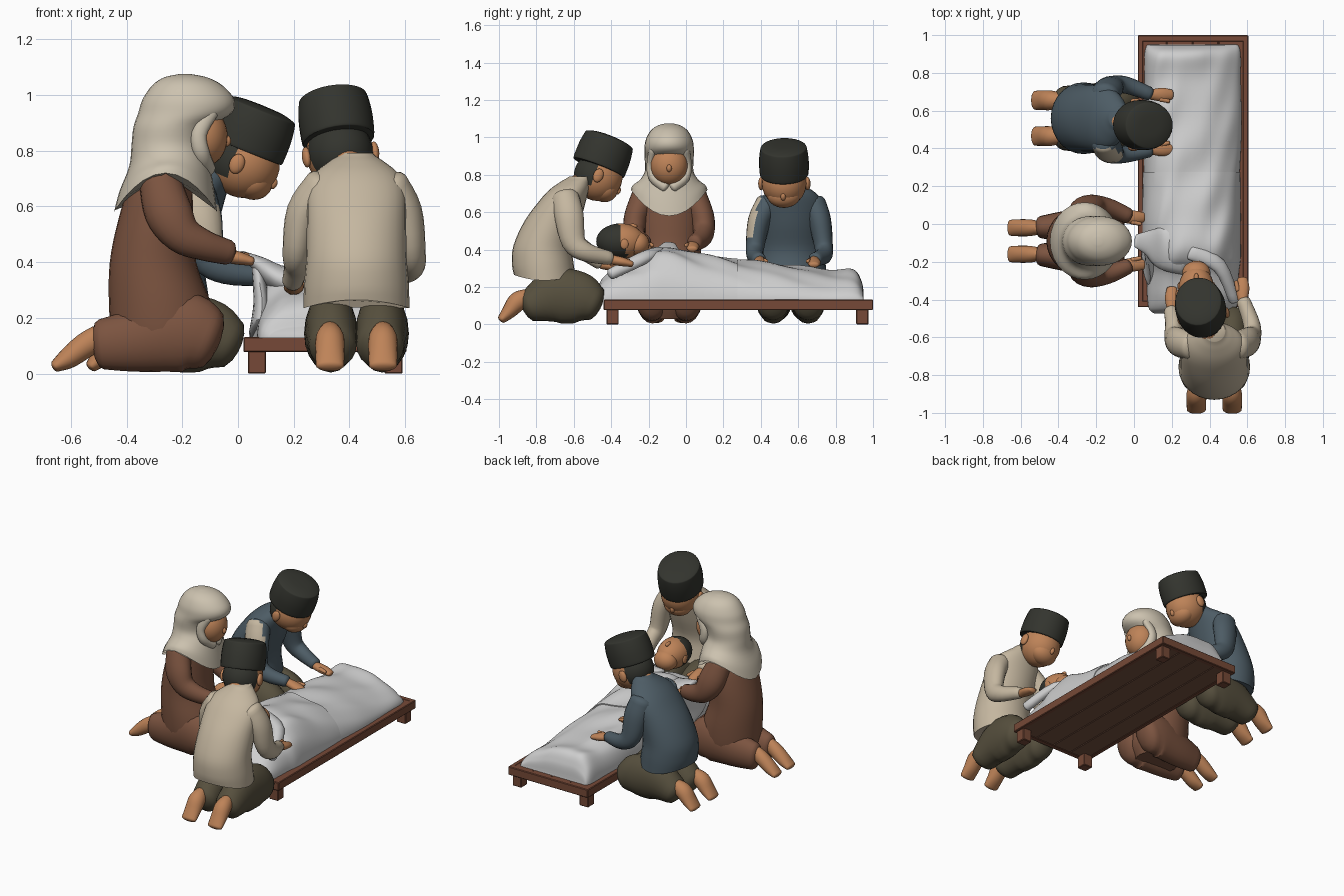
import bpy, bmesh, math
from mathutils import Matrix, Vector

def material(name, r, g, b):
    m = bpy.data.materials.new(name)
    m.diffuse_color = [((c / 255 + 0.055) / 1.055) ** 2.4 for c in (r, g, b)] + [1]
    return m

BEIGE = material("beige_shirt", 197, 183, 160)
CREAM = material("cream_scarf", 204, 194, 175)
BROWN = material("brown_robe", 124, 84, 64)
WOOD = material("wood", 118, 73, 55)
UNDER = material("raw_wood_underside", 118, 82, 64)
BLUE = material("blue_shirt", 77, 92, 101)
BLACK = material("black_felt", 51, 52, 46)
OLIVE = material("olive_trousers", 87, 80, 62)
SKIN = material("skin", 190, 131, 88)
WHITE = material("white_shroud", 206, 206, 206)
I = Matrix.Identity(4)

def finish(name, bm, mats, M, rule=None, angle=50):
    bmesh.ops.recalc_face_normals(bm, faces=bm.faces)
    if rule:
        for f in bm.faces:
            f.material_index = int(rule(f.calc_center_median(), f.normal))
    me = bpy.data.meshes.new(name)
    bm.to_mesh(me)
    bm.free()
    for m in mats:
        me.materials.append(m)
    ob = bpy.data.objects.new(name, me)
    bpy.context.collection.objects.link(ob)
    ob.matrix_world = M
    bpy.ops.object.select_all(action='DESELECT')
    ob.select_set(True)
    bpy.context.view_layer.objects.active = ob
    bpy.ops.object.shade_smooth_by_angle(angle=math.radians(angle))
    return ob

def skin(name, rings, mats, M=I, rule=None):
    """Closed surface through equal-length rings of points."""
    bm = bmesh.new()
    R = [[bm.verts.new(p) for p in ring] for ring in rings]
    n = len(R[0])
    for a, b in zip(R, R[1:]):
        for i in range(n):
            j = (i + 1) % n
            bm.faces.new((a[i], a[j], b[j], b[i]))
    bm.faces.new(R[0])
    bm.faces.new(R[-1])
    return finish(name, bm, mats, M, rule)

def spline(pts, n=4):
    """Catmull-Rom through tuples of numbers."""
    P = [pts[0]] + list(pts) + [pts[-1]]
    out = []
    for k in range(1, len(P) - 2):
        for s in range(n):
            t = s / n
            out.append([0.5 * (2 * b + (c - a) * t + (2 * a - 5 * b + 4 * c - d) * t * t
                               + (3 * b - a - 3 * c + d) * t ** 3)
                        for a, b, c, d in zip(P[k - 1], P[k], P[k + 1], P[k + 2])])
    return out + [list(pts[-1])]

def circle(n=20):
    return [(math.cos(2 * math.pi * i / n), math.sin(2 * math.pi * i / n)) for i in range(n)]

def body(name, pts, mats, M=I, rule=None):
    """Stacked level rings: z, x, half depth, half width, droop at front and back."""
    rings = [[(x + a * c, b * s, z - w * c * c) for c, s in circle(28)]
             for z, x, a, b, w in spline(pts)]
    return skin(name, rings, mats, M, rule)

def limb(name, pts, mats, M=I, rule=None):
    """Round-ended tube: x, y, z, half width, half height."""
    S = spline(pts)
    V = [Vector(p[:3]) for p in S]
    T = [(V[min(i + 1, len(V) - 1)] - V[max(i - 1, 0)]).normalized() for i in range(len(V))]
    sec = [(V[i], T[i], S[i][3], S[i][4]) for i in range(len(V))]
    def dome(s, sign):
        r = min(s[2], s[3]) * 0.55
        return [(s[0] + s[1] * sign * r * math.sin(t), s[1], s[2] * math.cos(t), s[3] * math.cos(t))
                for t in (0.5, 1.0, 1.4)]
    sec = dome(sec[0], -1)[::-1] + sec + dome(sec[-1], 1)
    rings = []
    for c, t, a, b in sec:
        u = (Vector((0, 1, 0)) - t * t.y).normalized()
        v = t.cross(u)
        rings.append([c + u * a * x + v * b * y for x, y in circle()])
    return skin(name, rings, mats, M, rule)

def ball(name, c, r, mats, M=I, rule=None):
    bm = bmesh.new()
    bmesh.ops.create_uvsphere(bm, u_segments=24, v_segments=16, radius=1)
    bmesh.ops.transform(bm, matrix=Matrix.Translation(c) @ Matrix.Diagonal((*r, 1)), verts=bm.verts)
    return finish(name, bm, mats, M, rule)

def box(name, lo, hi, mats):
    bm = bmesh.new()
    bmesh.ops.create_cube(bm, size=1)
    for v in bm.verts:
        v.co = [(l + h) / 2 + q * (h - l) for l, h, q in zip(lo, hi, v.co)]
    bmesh.ops.bevel(bm, geom=bm.edges[:], offset=0.004, segments=1, affect='EDGES')
    return finish(name, bm, mats, I, lambda c, n: len(mats) > 1 and n.z < -0.5, 20)

# Low wooden bed
for i in range(4):
    x = 0.035 + i * 0.1375
    box("bed_plank", (x, -0.43, 0.08), (x + 0.1373, 0.99, 0.13), [WOOD, UNDER])
for x in (0.02, 0.575):
    box("bed_side_rail", (x, -0.44, 0.077), (x + 0.03, 1.0, 0.132), [WOOD])
for y in (-0.44, 0.965):
    box("bed_end_rail", (0.02, y, 0.077), (0.605, y + 0.035, 0.132), [WOOD])
for x in (0.035, 0.525):
    for y in (-0.425, 0.91):
        box("bed_leg", (x, y, 0), (x + 0.065, y + 0.065, 0.09), [WOOD])

# Shrouded body: y, centre x, half width, height above the bed, lean of the crest
def shroud_ring(y, cx, w, h, k):
    ring = []
    for i in range(41):
        t = math.pi * i / 40
        c, s = math.cos(t), math.sin(t)
        fold = 1 + 0.03 * math.sin(9 * t + 14 * y) * s + 0.02 * math.sin(23 * y + 3 * t)
        lean = (1 - k * c) / (1 + 0.2 * k)
        ring.append((cx + w * math.copysign(abs(c) ** 0.75, c), y,
                     0.128 + h * s ** 0.95 * fold * lean))
    return ring

skin("shroud_lower", [shroud_ring(*p) for p in spline([
    (0.95, 0.31, 0.23, 0.02, 0.4), (0.94, 0.31, 0.245, 0.1, 0.4), (0.89, 0.31, 0.255, 0.17, 0.4),
    (0.75, 0.31, 0.255, 0.165, 0.4), (0.5, 0.31, 0.26, 0.2, 0.3),
    (0.2, 0.305, 0.25, 0.225, 0.18)], 8)], [WHITE])
skin("shroud_upper", [shroud_ring(*p) for p in spline([
    (0.275, 0.305, 0.257, 0.226, 0.2), (0.1, 0.305, 0.26, 0.25, 0.1), (-0.08, 0.305, 0.26, 0.275, 0),
    (-0.18, 0.31, 0.255, 0.26, 0), (-0.26, 0.31, 0.245, 0.2, 0), (-0.38, 0.31, 0.24, 0.16, 0),
    (-0.45, 0.31, 0.23, 0.11, 0), (-0.475, 0.31, 0.2, 0.04, 0)], 8)], [WHITE])
limb("lifted_cloth", [(0.01, -0.09, 0.43, 0.035, 0.012), (0.08, -0.1, 0.39, 0.07, 0.03),
                      (0.15, -0.12, 0.34, 0.12, 0.05), (0.25, -0.12, 0.31, 0.15, 0.07)], [WHITE])
limb("cloth_drape", [(0.07, -0.1, 0.375, 0.05, 0.02), (0.085, -0.14, 0.25, 0.12, 0.03),
                     (0.075, -0.17, 0.15, 0.16, 0.035)], [WHITE])
limb("cloth_fold", [(0.53, -0.4, 0.27, 0.03, 0.03), (0.45, -0.22, 0.36, 0.04, 0.03),
                    (0.3, -0.15, 0.395, 0.04, 0.02)], [WHITE])

# Resting head, hair at the crown end
ball("resting_head", (0.33, -0.35, 0.445), (0.095, 0.13, 0.095), [SKIN, BLACK],
     rule=lambda c, n: c.y < -0.335 - 0.25 * (c.z - 0.44))
ball("resting_nose", (0.33, -0.285, 0.525), (0.013, 0.025, 0.014), [SKIN])
ball("resting_chin", (0.33, -0.26, 0.43), (0.075, 0.065, 0.065), [SKIN])
for s in (-1, 1):
    ball("resting_ear", (0.33 + s * 0.09, -0.33, 0.43), (0.01, 0.022, 0.027), [SKIN])

def hand(M, f, l, z):
    limb("hand", [(f - 0.06, l, z + 0.012, 0.027, 0.026), (f, l, z, 0.036, 0.024),
                  (f + 0.05, l, z - 0.012, 0.026, 0.016)], [SKIN], M)
    limb("thumb", [(f - 0.01, l - 0.025 * math.copysign(1, l), z + 0.012, 0.013, 0.013),
                   (f + 0.035, l - 0.035 * math.copysign(1, l), z + 0.008, 0.01, 0.01)], [SKIN], M)

def foot(M, l, pts):
    limb("foot", [(f, l, z, a, b) for f, z, a, b in pts], [SKIN], M)

# Kneeling boy facing local +x
def boy(M, shirt, hands, elbows, head_side, yaw, roll, back, patch=False):
    body("shirt", [(0.235, -0.055, 0.165, 0.19, -0.03), (0.32, -0.065, 0.165, 0.188, 0),
                   (0.42, -0.065, 0.158, 0.18, 0), (0.55, -0.015, 0.15, 0.178, 0),
                   (0.66, 0.04, 0.125, 0.175, 0), (0.72, 0.075, 0.105, 0.148, 0),
                   (0.76, 0.105, 0.08, 0.1, 0), (0.78, 0.125, 0.066, 0.07, 0),
                   (0.792, 0.135, 0.058, 0.058, 0)], [shirt], M)
    limb("neck", [(0.1, head_side * 0.3, 0.73, 0.057, 0.057),
                  (0.2, head_side, 0.79, 0.058, 0.058)], [SKIN], M)
    B = M @ Matrix.Translation((back, 0, 0))
    for s in (-1, 1):
        f, l, z = hands[s]
        e = s * elbows[s]
        rule = (lambda c, n: 0.5 < c.z < 0.72 and n.y < -0.5) if patch and s < 0 else None
        limb("sleeve", [(0.055, s * 0.12, 0.675, 0.068, 0.075), (0.075, e * 0.88, 0.58, 0.062, 0.078),
                        (0.1, e, 0.44, 0.05, 0.064), (0.17, e, 0.385, 0.045, 0.05),
                        (f - 0.07, l + s * 0.005, z + 0.02, 0.037, 0.037)], [shirt, BEIGE], M, rule)
        hand(M, f, l, z)
        limb("trouser_leg", [(-0.13, s * 0.085, 0.1, 0.085, 0.09), (0, s * 0.09, 0.15, 0.093, 0.145),
                             (0.13, s * 0.095, 0.142, 0.093, 0.138),
                             (0.205, s * 0.095, 0.115, 0.085, 0.1)], [OLIVE], B)
        foot(B, s * 0.095, [(-0.15, 0.145, 0.04, 0.045), (-0.2, 0.122, 0.052, 0.052),
                            (-0.245, 0.07, 0.052, 0.04), (-0.285, 0.028, 0.05, 0.024)])
    # Head, tilted to look down
    H = (M @ Matrix.Translation((0.23, head_side, 0.79)) @ Matrix.Rotation(yaw, 4, 'Z')
         @ Matrix.Rotation(roll, 4, 'X') @ Matrix.Rotation(math.radians(22), 4, 'Y'))
    ball("head", (0, 0, 0), (0.132, 0.12, 0.13), [SKIN, BLACK], H,
         lambda c, n: c.z > 0.07 or (c.x < -0.04 and c.z > -0.07))
    ball("jaw", (0.055, 0, -0.05), (0.073, 0.09, 0.069), [SKIN], H)
    ball("nose", (0.126, 0, -0.03), (0.016, 0.014, 0.022), [SKIN], H)
    for s in (-1, 1):
        ball("ear", (-0.015, s * 0.124, -0.01), (0.027, 0.016, 0.038), [SKIN], H)
    body("cap", [(0.045, -0.015, 0.14, 0.125, 0), (0.055, -0.015, 0.147, 0.131, 0),
                 (0.13, -0.015, 0.147, 0.133, 0), (0.195, -0.015, 0.138, 0.125, 0),
                 (0.21, -0.015, 0.127, 0.115, 0), (0.222, -0.015, 0.08, 0.07, 0),
                 (0.225, -0.015, 0.02, 0.02, 0)], [BLACK], H)

boy(Matrix.Translation((0.425, -0.7, 0)) @ Matrix.Rotation(math.pi / 2, 4, 'Z'), BEIGE,
    {-1: (0.36, -0.15, 0.335), 1: (0.31, 0.225, 0.31)}, {-1: 0.198, 1: 0.215},
    0.06, 0.15, -0.08, 0)
boy(Matrix.Translation((-0.21, 0.56, 0)) @ Matrix.Diagonal((1, 1, 0.957, 1)), BLUE,
    {-1: (0.36, -0.165, 0.345), 1: (0.36, 0.125, 0.345)}, {-1: 0.19, 1: 0.175},
    -0.035, -0.05, 0, -0.03, True)

# Kneeling woman in robe and headscarf
W = Matrix.Translation((0, -0.09, 0))
body("robe", [(0.03, -0.26, 0.14, 0.12, 0), (0.12, -0.265, 0.185, 0.165, 0),
              (0.25, -0.28, 0.183, 0.175, 0), (0.4, -0.305, 0.155, 0.17, 0),
              (0.55, -0.295, 0.135, 0.17, 0), (0.68, -0.275, 0.11, 0.15, 0),
              (0.78, -0.24, 0.06, 0.08, 0)], [BROWN], W)
for s in (-1, 1):
    limb("robe_leg", [(-0.49, s * 0.073, 0.105, 0.06, 0.09), (-0.36, s * 0.08, 0.12, 0.08, 0.115),
                      (-0.2, s * 0.09, 0.15, 0.09, 0.145), (-0.11, s * 0.09, 0.125, 0.085, 0.115)],
         [BROWN], W)
    limb("robe_sleeve", [(-0.28, s * 0.13, 0.69, 0.07, 0.075), (-0.25, s * 0.175, 0.58, 0.065, 0.085),
                         (-0.2, s * 0.185, 0.5, 0.058, 0.07), (-0.12, s * 0.17, 0.46, 0.05, 0.055),
                         (-0.035, s * 0.135, 0.435, 0.042, 0.045)], [BROWN], W)
    hand(W, 0.0, s * 0.125, 0.415)
    foot(W, s * 0.07, [(-0.5, 0.13, 0.035, 0.045), (-0.55, 0.1, 0.044, 0.045),
                       (-0.61, 0.055, 0.045, 0.038), (-0.655, 0.027, 0.042, 0.022)])
# Face framed by the scarf
ball("face", (-0.125, 0, 0.85), (0.088, 0.1, 0.108), [SKIN], W)
ball("nose", (-0.04, 0, 0.835), (0.015, 0.014, 0.02), [SKIN], W)
body("headscarf", [(0.72, -0.26, 0.185, 0.205, 0.14), (0.745, -0.255, 0.17, 0.193, 0.09),
                   (0.775, -0.245, 0.145, 0.155, 0.03), (0.82, -0.25, 0.132, 0.13, 0),
                   (0.885, -0.235, 0.14, 0.131, 0), (0.935, -0.19, 0.168, 0.132, 0),
                   (0.985, -0.178, 0.164, 0.126, 0), (1.035, -0.182, 0.125, 0.1, 0),
                   (1.063, -0.188, 0.077, 0.062, 0), (1.075, -0.19, 0.02, 0.02, 0)], [CREAM], W)
for s in (-1, 1):
    limb("scarf_edge", [(-0.1, s * 0.085, 0.94, 0.022, 0.03), (-0.14, s * 0.1, 0.86, 0.02, 0.028),
                        (-0.13, s * 0.085, 0.785, 0.026, 0.03),
                        (-0.11, s * 0.02, 0.735, 0.03, 0.03)], [CREAM], W)
